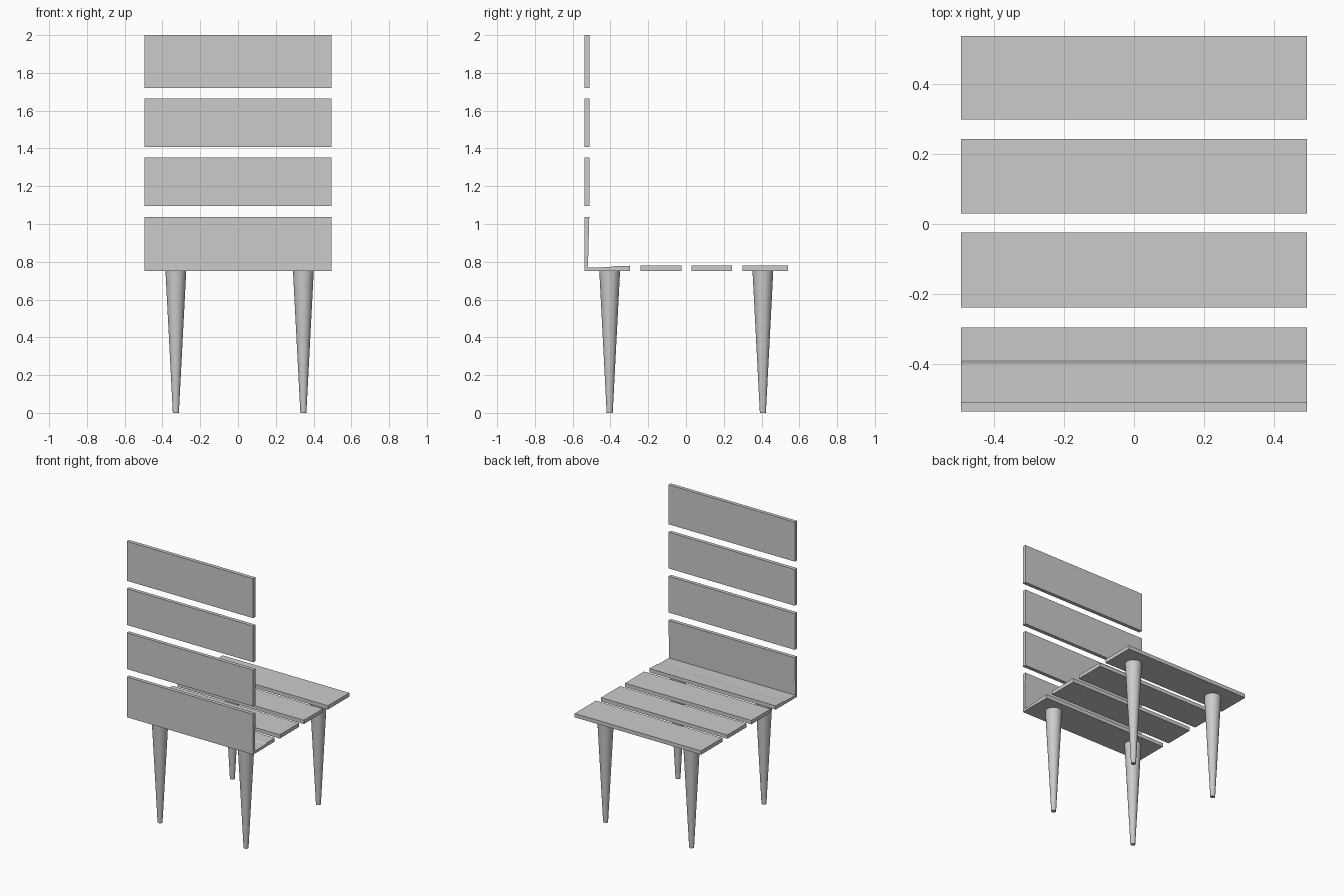
import bpy, bmesh

if "Cube" in bpy.data.objects:
    bpy.data.objects.remove(bpy.data.objects["Cube"])

HALF_W = 0.496
SEAT_Z0, SEAT_Z1 = 0.752, 0.779
BACK_Y0, BACK_Y1 = -0.538, -0.512


def extrude_profile(name, pts):
    """Extrude a closed (y, z) profile across the chair's width."""
    bm = bmesh.new()
    face = bm.faces.new([bm.verts.new((-HALF_W, y, z)) for y, z in pts])
    ext = bmesh.ops.extrude_face_region(bm, geom=[face])
    verts = [g for g in ext["geom"] if isinstance(g, bmesh.types.BMVert)]
    bmesh.ops.translate(bm, verts=verts, vec=(2 * HALF_W, 0, 0))
    bmesh.ops.recalc_face_normals(bm, faces=bm.faces)
    mesh = bpy.data.meshes.new(name)
    bm.to_mesh(mesh)
    bm.free()
    obj = bpy.data.objects.new(name, mesh)
    bpy.context.collection.objects.link(obj)
    return obj


def slat(name, y0, y1, z0, z1):
    return extrude_profile(name, [(y0, z0), (y1, z0), (y1, z1), (y0, z1)])


# Corner piece: rear seat slat joined to the lowest back slat
extrude_profile("corner_slat", [
    (BACK_Y0, SEAT_Z0), (-0.297, SEAT_Z0), (-0.297, SEAT_Z1),
    (-0.39, 0.776), (-0.40, 0.772), (-0.519, 0.769),
    (BACK_Y1, 1.038), (BACK_Y0, 1.038)])

# Remaining seat slats
for i, (y0, y1) in enumerate([(-0.24, -0.025), (0.03, 0.244), (0.30, 0.539)]):
    slat(f"seat_slat_{i + 1}", y0, y1, SEAT_Z0, SEAT_Z1)

# Remaining back slats
for i, (z0, z1) in enumerate([(1.094, 1.351), (1.407, 1.664), (1.72, 2.0)]):
    slat(f"back_slat_{i + 1}", BACK_Y0, BACK_Y1, z0, z1)

# Tapered round legs
for side, x in (("left", -0.329), ("right", 0.346)):
    for end, y in (("back", -0.404), ("seat_front", 0.407)):
        bpy.ops.mesh.primitive_cone_add(
            vertices=32, radius1=0.016, radius2=0.055, depth=SEAT_Z0,
            location=(x, y, SEAT_Z0 / 2))
        leg = bpy.context.object
        leg.name = f"{end}_leg_{side}"
        bpy.ops.object.shade_smooth_by_angle()
